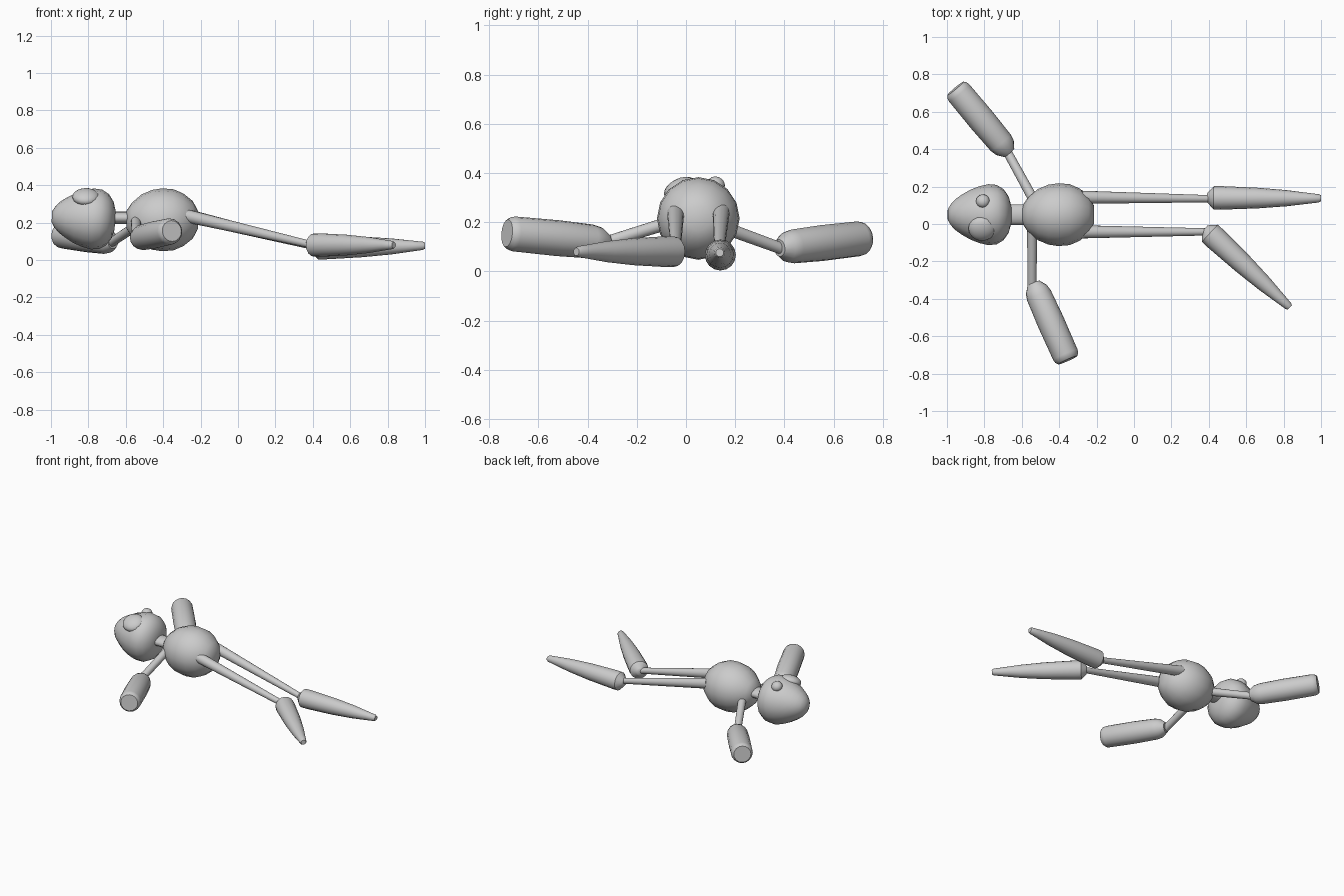
import bpy, bmesh, math
from mathutils import Vector

if "Cube" in bpy.data.objects:
    bpy.data.objects.remove(bpy.data.objects["Cube"])


def lathe(name, start, end, profile, sides=16, squash=1.0):
    """Solid of revolution from start to end; profile = (fraction along axis, radius)."""
    a, b = Vector(start), Vector(end)
    axis = (b - a).normalized()
    side = axis.cross(Vector((0, 0, 1))).normalized()
    up = side.cross(axis)
    bm = bmesh.new()
    rings = []
    for t, r in profile:
        c = a.lerp(b, t)
        ring = []
        for i in range(sides):
            ang = 2 * math.pi * i / sides
            ring.append(bm.verts.new(c + side * r * math.cos(ang) + up * r * squash * math.sin(ang)))
        rings.append(ring)
    for lo, hi in zip(rings, rings[1:]):
        for i in range(sides):
            j = (i + 1) % sides
            bm.faces.new((lo[i], lo[j], hi[j], hi[i]))
    bm.faces.new(rings[0][::-1])
    bm.faces.new(rings[-1])
    bmesh.ops.recalc_face_normals(bm, faces=bm.faces)
    mesh = bpy.data.meshes.new(name)
    bm.to_mesh(mesh)
    bm.free()
    obj = bpy.data.objects.new(name, mesh)
    bpy.context.collection.objects.link(obj)
    bpy.context.view_layer.objects.active = obj
    obj.select_set(True)
    bpy.ops.object.shade_smooth_by_angle(angle=math.radians(40))
    obj.select_set(False)
    return obj


def eye(name, loc, scale, rot):
    bpy.ops.mesh.primitive_uv_sphere_add(segments=16, ring_count=10, radius=1, location=loc, rotation=rot)
    obj = bpy.context.object
    obj.name = name
    obj.scale = scale
    bpy.ops.object.shade_smooth()
    obj.select_set(False)


# Torso, head and neck
lathe("body", (-0.595, 0.05, 0.215), (-0.215, 0.05, 0.215),
      [(0, 0.05), (0.07, 0.09), (0.21, 0.136), (0.36, 0.16), (0.5, 0.168), (0.66, 0.163),
       (0.8, 0.14), (0.93, 0.10), (1, 0.05)])
lathe("head", (-0.995, 0.05, 0.232), (-0.657, 0.05, 0.213),
      [(0, 0.03), (0.05, 0.058), (0.12, 0.083), (0.22, 0.107), (0.36, 0.134), (0.5, 0.152),
       (0.64, 0.163), (0.77, 0.159), (0.88, 0.137), (0.96, 0.098), (1, 0.05)])
lathe("neck", (-0.70, 0.05, 0.225), (-0.54, 0.05, 0.225), [(0, 0.055), (1, 0.055)], squash=0.6)

# Eyes
eye("eye_large", (-0.813, -0.025, 0.337), (0.073, 0.07, 0.04), (math.radians(27), 0, 0))
eye("eye_small", (-0.808, 0.122, 0.352), (0.037, 0.037, 0.033), (math.radians(-25), 0, 0))

# Legs: thin thigh, tapering lower leg
thigh = [(0, 0.035), (1, 0.019)]
shin = [(0, 0.022), (0.01, 0.03), (0.06, 0.062), (0.12, 0.063), (0.45, 0.055), (0.7, 0.043),
        (0.9, 0.028), (0.98, 0.022), (1, 0.016)]
for tag, hip, knee, foot in (
        ("back", (-0.28, 0.143, 0.24), (0.41, 0.135, 0.072), (1.0, 0.137, 0.076)),
        ("front", (-0.28, -0.042, 0.237), (0.40, -0.042, 0.08), (0.833, -0.446, 0.08))):
    lathe("upper_leg_" + tag, hip, knee, thigh)
    base = (0.39, 0.14, 0.065) if tag == "back" else (0.378, -0.024, 0.08)
    lathe("lower_leg_" + tag, base, foot, shin)

# Arms: thin upper arm, thick forearm
upper = [(0, 0.027), (1, 0.024)]
fore = [(0, 0.035), (0.08, 0.061), (0.16, 0.069), (0.5, 0.073), (0.93, 0.071), (0.97, 0.067), (1, 0.056)]
for tag, shoulder, elbow, hand in (
        ("back", (-0.51, 0.08, 0.205), (-0.68, 0.39, 0.092), (-0.955, 0.725, 0.135)),
        ("front", (-0.545, 0.02, 0.225), (-0.545, -0.335, 0.115), (-0.354, -0.728, 0.155))):
    lathe("upper_arm_" + tag, shoulder, elbow, upper)
    base = (-0.667, 0.38, 0.095) if tag == "back" else (-0.537, -0.317, 0.115)
    lathe("forearm_" + tag, base, hand, fore)
